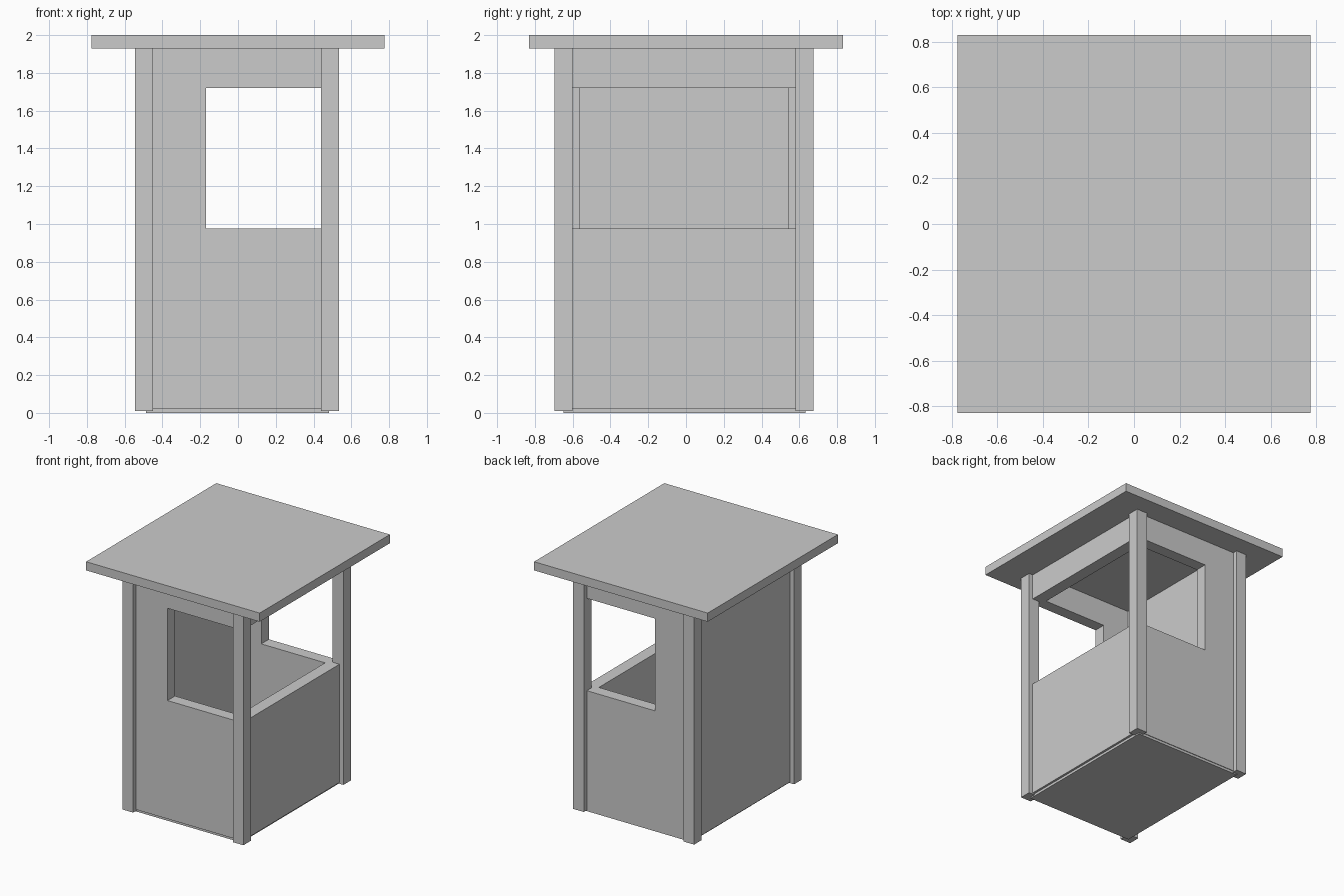
import bpy

if "Cube" in bpy.data.objects:
    bpy.data.objects.remove(bpy.data.objects["Cube"])


def box(name, x, y, z):
    """Axis-aligned box from (min, max) ranges."""
    bpy.ops.mesh.primitive_cube_add(size=1)
    ob = bpy.context.object
    ob.name = ob.data.name = name
    for v in ob.data.vertices:
        for i, (lo, hi) in enumerate((x, y, z)):
            v.co[i] = hi if v.co[i] > 0 else lo
    return ob


def cut(target, cutter):
    """Subtract cutter from target, then remove the cutter."""
    mod = target.modifiers.new("cut", 'BOOLEAN')
    mod.operation = 'DIFFERENCE'
    mod.solver = 'EXACT'
    mod.object = cutter
    bpy.context.view_layer.objects.active = target
    bpy.ops.object.modifier_apply(modifier=mod.name)
    bpy.data.objects.remove(cutter, do_unlink=True)


# Flat overhanging roof
box("roof", (-0.775, 0.775), (-0.83, 0.83), (1.93, 2.0))

# Thin floor slab
box("floor", (-0.488, 0.482), (-0.648, 0.632), (0.0, 0.02))

# Four corner posts
for side, x in (("left", (-0.545, -0.45)), ("right", (0.44, 0.535))):
    for end, y in (("front", (-0.695, -0.60)), ("back", (0.58, 0.675))):
        box(f"{end}_{side}_post", x, y, (0.01, 1.93))

# Wall shell: hollow interior, one opening wrapping front, right and back
walls = box("walls", (-0.51, 0.50), (-0.657, 0.637), (0.02, 1.93))
cut(walls, box("interior_cutter", (-0.41, 0.40), (-0.56, 0.54), (-0.5, 2.5)))
cut(walls, box("window_cutter", (-0.17, 1.0), (-1.0, 1.0), (0.975, 1.72)))
